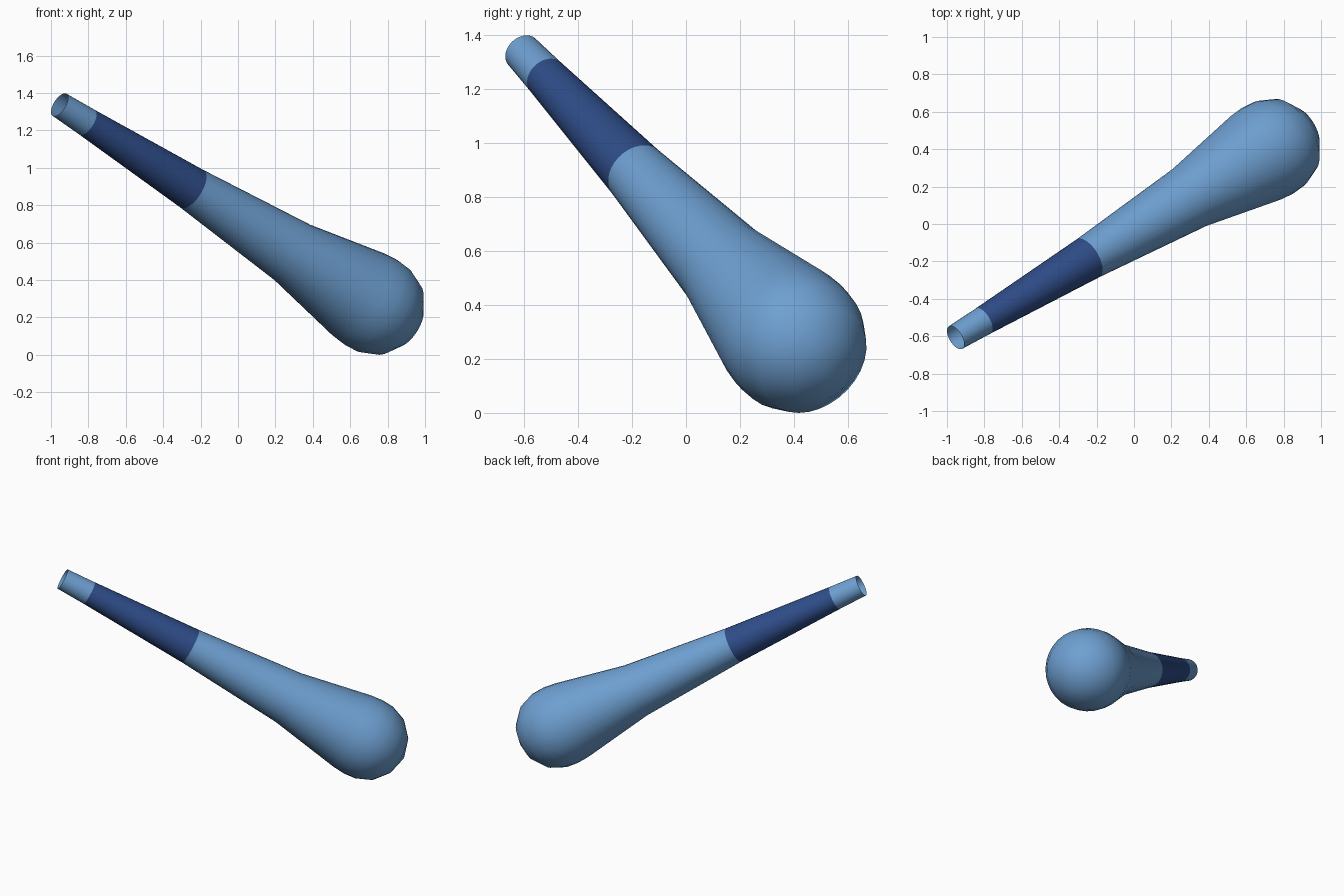
import bpy
import bmesh
import math
from mathutils import Vector

cube = bpy.data.objects.get("Cube")
if cube:
    bpy.data.objects.remove(cube, do_unlink=True)


def make_material(name, rgb):
    mat = bpy.data.materials.new(name)
    mat.use_nodes = True
    colour = (*rgb, 1.0)
    mat.diffuse_color = colour
    mat.node_tree.nodes["Principled BSDF"].inputs["Base Color"].default_value = colour
    return mat


light_blue = make_material("light blue", (0.156, 0.35, 0.64))
dark_blue = make_material("dark blue", (0.028, 0.074, 0.25))

SIDES = 32
MOUTH = Vector((-0.954, -0.607, 1.34))
AXIS = Vector((0.755, 0.452, -0.479)).normalized()

# Outline as (distance from the open mouth, radius); the last point is the closed pole
PROFILE = [(0, 0.07), (0.195, 0.078), (0.94, 0.118), (1.66, 0.177), (2.13, 0.26),
           (2.21, 0.267), (2.29, 0.261), (2.39, 0.221), (2.47, 0.13), (2.51, 0)]
GRIP_SPAN = 1  # profile span that carries the dark band

# Tapered body: lathe the outline around its axis, open at the narrow end
bm = bmesh.new()
rings = []
for z, r in PROFILE[:-1]:
    rings.append([bm.verts.new((r * math.cos(a), r * math.sin(a), z))
                  for a in (math.tau * i / SIDES for i in range(SIDES))])
pole = bm.verts.new((0, 0, PROFILE[-1][0]))

for span, (low, high) in enumerate(zip(rings, rings[1:])):
    for i in range(SIDES):
        j = (i + 1) % SIDES
        face = bm.faces.new((low[i], low[j], high[j], high[i]))
        face.material_index = int(span == GRIP_SPAN)
for i in range(SIDES):
    bm.faces.new((rings[-1][i], rings[-1][(i + 1) % SIDES], pole))
for face in bm.faces:
    face.smooth = True

mesh = bpy.data.meshes.new("club_body")
bm.to_mesh(mesh)
bm.free()
mesh.materials.append(light_blue)
mesh.materials.append(dark_blue)

# Tilt the body so the mouth points up and forward, and the bulb rests on the ground
body = bpy.data.objects.new("club_body", mesh)
body.rotation_mode = "QUATERNION"
body.rotation_quaternion = AXIS.to_track_quat("Z", "Y")
body.location = MOUTH
bpy.context.collection.objects.link(body)
bpy.context.view_layer.update()

# Settle exactly on the ground
body.location.z -= min((body.matrix_world @ v.co).z for v in mesh.vertices)
